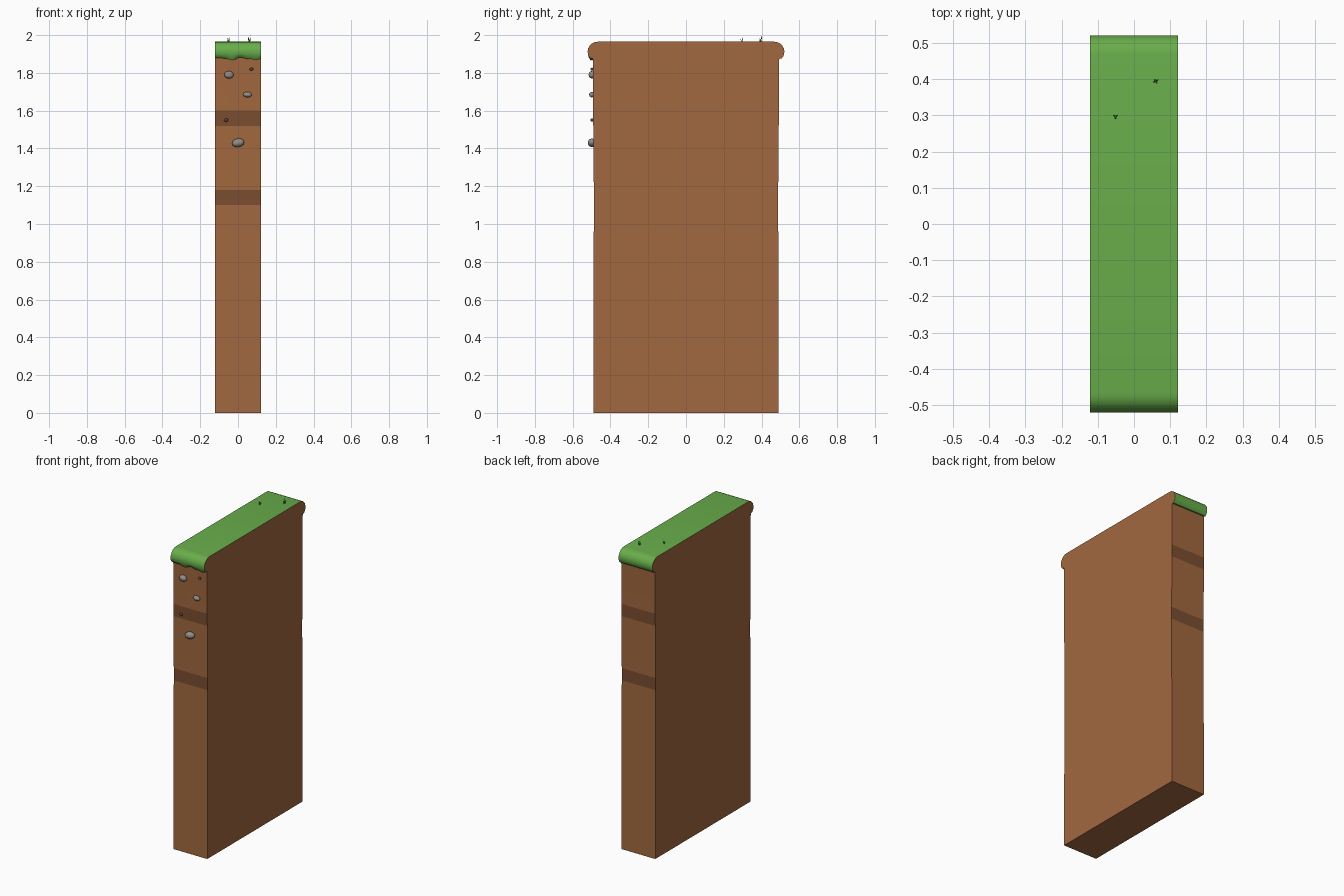
import bpy, bmesh, math, random
from mathutils import Vector

if "Cube" in bpy.data.objects:
    bpy.data.objects.remove(bpy.data.objects["Cube"])

random.seed(4)
HALF_X = 0.122


def material(name, rgb):
    m = bpy.data.materials.new(name)
    m.diffuse_color = (*rgb, 1)
    m.use_nodes = True
    m.node_tree.nodes["Principled BSDF"].inputs["Base Color"].default_value = m.diffuse_color
    return m


SOIL = material("soil", (0.36, 0.14, 0.05))
BAND = material("dark_soil", (0.20, 0.075, 0.03))
GRASS = material("grass", (0.14, 0.42, 0.07))
STONE = material("stone", (0.30, 0.27, 0.24))
CLOD = material("clod", (0.13, 0.06, 0.03))
BLADE = material("blade", (0.06, 0.22, 0.03))


def make_object(name, bm, mats, smooth=True):
    bmesh.ops.recalc_face_normals(bm, faces=bm.faces)
    mesh = bpy.data.meshes.new(name)
    bm.to_mesh(mesh)
    bm.free()
    ob = bpy.data.objects.new(name, mesh)
    bpy.context.collection.objects.link(ob)
    for m in mats:
        mesh.materials.append(m)
    if smooth:
        bpy.ops.object.select_all(action='DESELECT')
        ob.select_set(True)
        bpy.context.view_layer.objects.active = ob
        bpy.ops.object.shade_smooth_by_angle(angle=math.radians(40))
    return ob


# Ground block: half profile (outward, height, material of strip above, wave weight)
half = [(0.491, 0, 0, 0), (0.488, 1.10, 1, 0), (0.488, 1.18, 0, 0),
        (0.491, 1.52, 1, 0), (0.492, 1.60, 0, 0), (0.493, 1.86, 0, 0),
        (0.494, 1.876, 2, 1), (0.505, 1.875, 2, 1), (0.515, 1.887, 2, 0.6)]
for i in range(7):
    a = math.radians(-15 + i * 17.5)
    half.append((0.468 + 0.053 * math.cos(a), 1.912 + 0.053 * math.sin(a), 2, 0))


def wave(x):
    return 0.006 * math.sin(x * 52 + 0.4) + 0.003 * math.sin(x * 95 + 1)


# profile runs up the front, over the top and down the back
front = [(-y, z, m, w) for y, z, m, w in half]
back = [(y, z, half[max(i - 1, 0)][2], 0) for i, (y, z, m, w) in enumerate(half)][::-1]
profile = front + back
COLS = 24
bm = bmesh.new()
cols = []
for c in range(COLS + 1):
    x = -HALF_X + 2 * HALF_X * c / COLS
    cols.append([bm.verts.new((x, y, z + w * wave(x))) for y, z, m, w in profile])
for a, b in zip(cols, cols[1:]):
    for i in range(len(profile)):
        j = (i + 1) % len(profile)
        f = bm.faces.new((a[i], b[i], b[j], a[j]))
        f.material_index = profile[i][2] if j else 0
for end in (cols[0], cols[-1]):
    bm.faces.new(end)
make_object("ground_block", bm, [SOIL, BAND, GRASS])


# Pebbles and clods set in the front face
def pebble(name, x, z, rx, ry, rz, mat, tilt=0):
    bm = bmesh.new()
    bmesh.ops.create_icosphere(bm, subdivisions=2, radius=1)
    ob = make_object(name, bm, [mat])
    ob.location = (x, -0.498, z)
    ob.scale = (rx, ry, rz)
    ob.rotation_euler = (0, tilt, 0)


pebble("pebble_upper", -0.048, 1.79, 0.026, 0.018, 0.020, STONE, 0.1)
pebble("pebble_middle", 0.050, 1.685, 0.024, 0.015, 0.015, STONE, 0.1)
pebble("pebble_lower", 0.001, 1.43, 0.034, 0.022, 0.023, STONE, -0.15)
pebble("clod_upper", 0.071, 1.82, 0.011, 0.008, 0.008, CLOD)
pebble("clod_lower", -0.063, 1.55, 0.011, 0.008, 0.009, CLOD)


# Grass tufts: thin tapering blades leaning outwards
def tuft(name, x, y, height, count):
    bm = bmesh.new()
    for i in range(count):
        a = 2 * math.pi * i / count + 0.5
        out = Vector((math.cos(a), math.sin(a), 0))
        side = Vector((-out.y, out.x, 0)) * 0.0025
        base = Vector((x, y, 1.963)) + out * 0.001
        tip = base + out * 0.008 + Vector((0, 0, height * (1 - 0.12 * i)))
        ring = [bm.verts.new(p) for p in (base - side, base + side, base + out * 0.004)]
        top = bm.verts.new(tip)
        for k in range(3):
            bm.faces.new((ring[k], ring[(k + 1) % 3], top))
        bm.faces.new(ring)
    make_object(name, bm, [BLADE], smooth=False)


tuft("grass_tuft_left", -0.051, 0.297, 0.030, 3)
tuft("grass_tuft_right", 0.060, 0.395, 0.037, 4)
